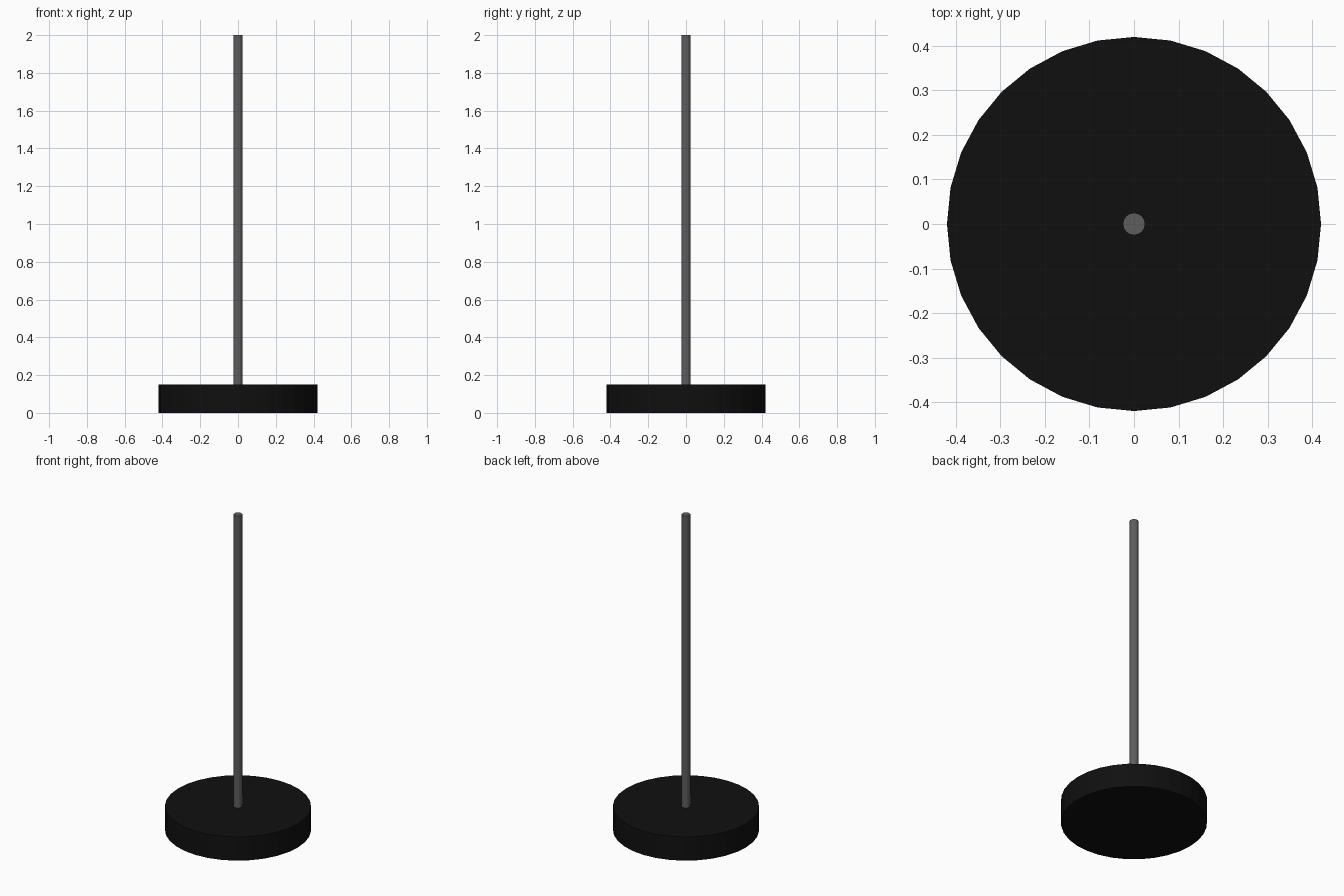
import bpy

cube = bpy.data.objects.get("Cube")
if cube:
    bpy.data.objects.remove(cube, do_unlink=True)


def make_material(name, value):
    mat = bpy.data.materials.new(name)
    mat.use_nodes = True
    colour = (value, value, value, 1)
    mat.diffuse_color = colour
    mat.node_tree.nodes["Principled BSDF"].inputs["Base Color"].default_value = colour
    return mat


def make_cylinder(name, sides, radius, bottom, top, mat):
    bpy.ops.mesh.primitive_cylinder_add(
        vertices=sides, radius=radius, depth=top - bottom,
        location=(0, 0, (bottom + top) / 2))
    obj = bpy.context.object
    obj.name = name
    obj.data.materials.append(mat)
    return obj


BASE_HEIGHT = 0.15
TOTAL_HEIGHT = 2.0

# Heavy round base
make_cylinder("base", 32, 0.42, 0, BASE_HEIGHT, make_material("black", 0.005))

# Slim upright pole standing on the base
make_cylinder("pole", 16, 0.025, BASE_HEIGHT - 0.01, TOTAL_HEIGHT,
              make_material("dark grey", 0.11))
